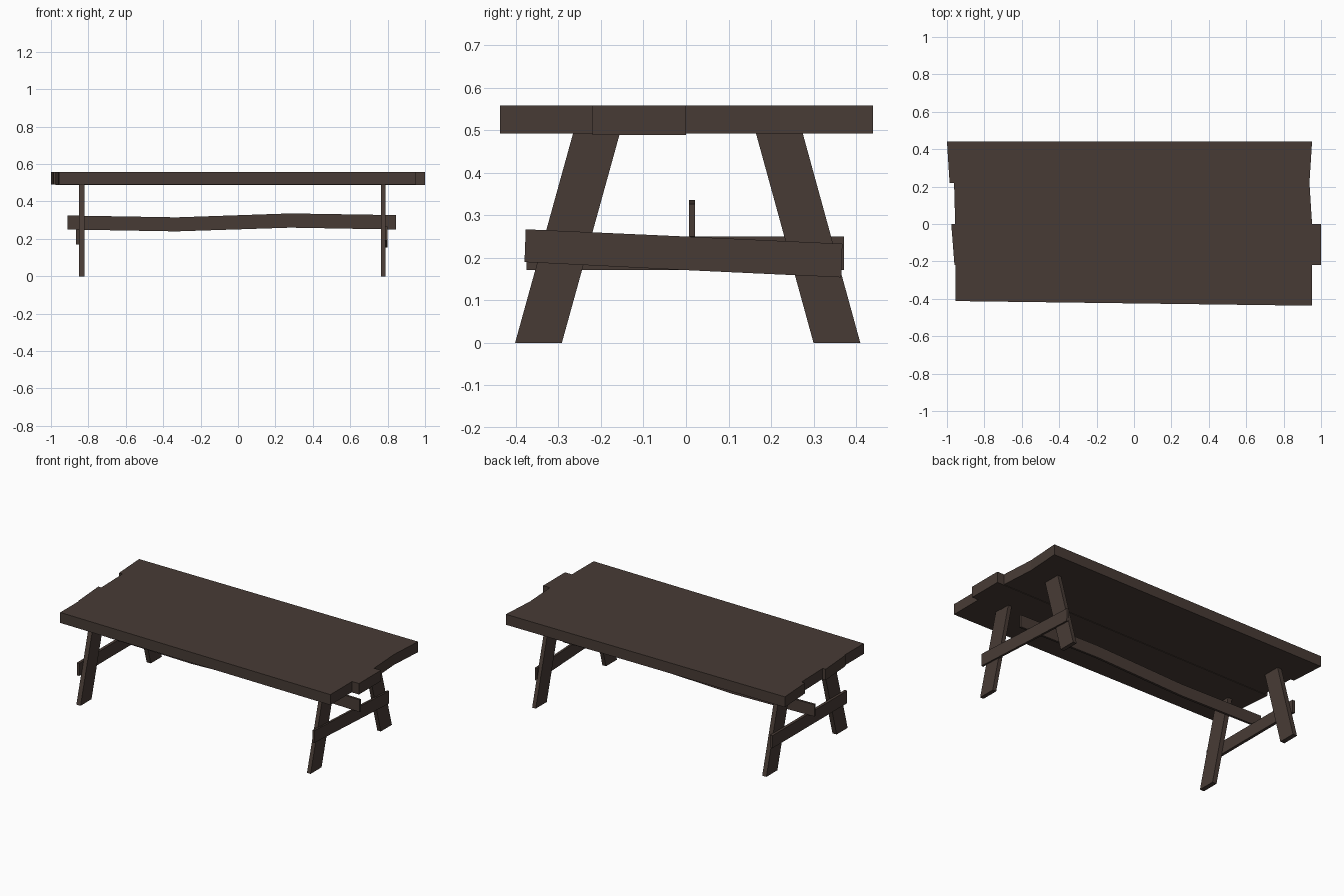
import bpy

wood = bpy.data.materials.new("dark brown wood")
wood.diffuse_color = (0.064, 0.044, 0.036, 1)


def prism(name, outline, axis, lo, hi):
    """Extrude a 2D outline along the given axis (0=x, 1=y, 2=z)."""
    def point(p, d):
        c = list(p)
        c.insert(axis, d)
        return c
    n = len(outline)
    verts = [point(p, lo) for p in outline] + [point(p, hi) for p in outline]
    faces = [list(range(n))[::-1], list(range(n, 2 * n))]
    faces += [(i, (i + 1) % n, (i + 1) % n + n, i + n) for i in range(n)]
    if axis == 1:
        faces = [list(f)[::-1] for f in faces]
    mesh = bpy.data.meshes.new(name)
    mesh.from_pydata(verts, [], faces)
    mesh.materials.append(wood)
    obj = bpy.data.objects.new(name, mesh)
    bpy.context.collection.objects.link(obj)
    return obj


# Tabletop: four uneven planks side by side
planks = [
    [(-0.955, -0.412), (0.952, -0.437), (0.952, -0.22), (-0.955, -0.22)],
    [(-0.96, -0.22), (1.0, -0.22), (1.0, 0.0), (-0.977, 0.0)],
    [(-0.956, 0.0), (0.952, 0.0), (0.938, 0.22), (-0.962, 0.22)],
    [(-0.986, 0.22), (0.938, 0.22), (0.952, 0.44), (-1.0, 0.44)],
]
for i, outline in enumerate(planks):
    prism(f"top_plank_{i + 1}", outline, 2, 0.489 if i == 1 else 0.492, 0.558)

# Splayed legs, one pair at each end
for end, x0, x1 in (("left", -0.849, -0.820), ("right", 0.764, 0.789)):
    prism(f"{end}_front_leg",
          [(-0.402, 0), (-0.292, 0), (-0.155, 0.495), (-0.265, 0.495)], 0, x0, x1)
    prism(f"{end}_back_leg",
          [(0.300, 0), (0.410, 0), (0.274, 0.495), (0.164, 0.495)], 0, x0, x1)

# Cross braces on the outside of the legs
prism("left_brace", [(-0.375, 0.171), (0.372, 0.171), (0.372, 0.25), (-0.375, 0.25)],
      0, -0.865, -0.847)
prism("right_brace", [(-0.38, 0.19), (0, 0.171), (0.365, 0.154),
                      (0.368, 0.233), (0, 0.25), (-0.377, 0.267)],
      0, 0.785, 0.799)

# Long bowed stretcher resting on the braces
prism("stretcher", [(-0.912, 0.25), (-0.33, 0.24), (0.28, 0.26), (0.845, 0.25),
                    (0.845, 0.327), (0.28, 0.336), (-0.33, 0.315), (-0.912, 0.325)],
      1, 0.007, 0.021)
